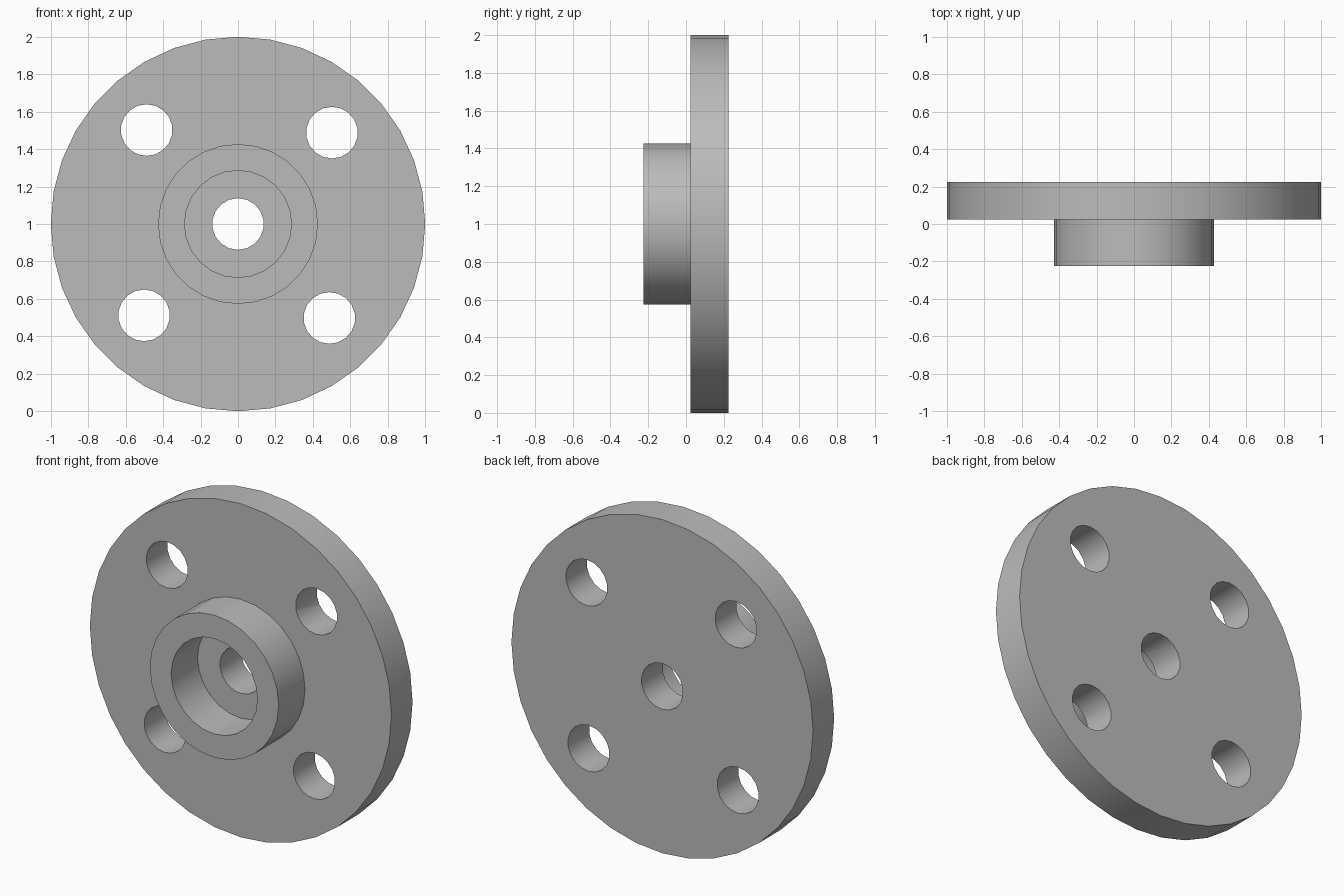
import bpy
from math import cos, sin, radians, pi

CENTRE_Z = 1.0
FRONT, STEP, BACK = -0.225, 0.025, 0.225

cube = bpy.data.objects.get("Cube")
if cube:
    bpy.data.objects.remove(cube, do_unlink=True)

steel = bpy.data.materials.new("grey_metal")
steel.use_nodes = True
GREY = (0.5, 0.5, 0.5, 1)
steel.diffuse_color = GREY
steel.node_tree.nodes["Principled BSDF"].inputs["Base Color"].default_value = GREY


def disc(name, radius, y0, y1, sides, x=0, z=0):
    """Cylinder lying along y, placed relative to the flange axis."""
    bpy.ops.mesh.primitive_cylinder_add(
        vertices=sides, radius=radius, depth=y1 - y0,
        location=(x, (y0 + y1) / 2, CENTRE_Z + z), rotation=(pi / 2, 0, 0))
    ob = bpy.context.object
    ob.name = name
    ob.data.materials.append(steel)
    return ob


def combine(target, tool, operation):
    """Apply a boolean and discard the tool."""
    tool.hide_render = True
    mod = target.modifiers.new(tool.name, 'BOOLEAN')
    mod.object, mod.operation, mod.solver = tool, operation, 'EXACT'
    bpy.context.view_layer.objects.active = target
    bpy.ops.object.modifier_apply(modifier=mod.name)
    bpy.data.objects.remove(tool, do_unlink=True)


# Round plate with the raised hub on its front
flange = disc("flange", 1.0, STEP, BACK, 36)
combine(flange, disc("hub", 0.427, FRONT, 0.1, 28), 'UNION')

# Wide recess in the hub, then the narrow centre bore
combine(flange, disc("recess", 0.286, FRONT - 0.1, STEP, 24), 'DIFFERENCE')
combine(flange, disc("centre_bore", 0.138, -0.1, BACK + 0.1, 18), 'DIFFERENCE')

# Four bolt holes, turned slightly off the diagonals
for i in range(4):
    a = radians(44.2 + 90 * i)
    hole = disc("bolt_hole", 0.138, STEP - 0.1, BACK + 0.1, 18,
                0.7 * cos(a), 0.7 * sin(a))
    combine(flange, hole, 'DIFFERENCE')

bpy.ops.object.select_all(action='DESELECT')
flange.select_set(True)
bpy.context.view_layer.objects.active = flange
bpy.ops.object.shade_smooth_by_angle(angle=radians(30))
